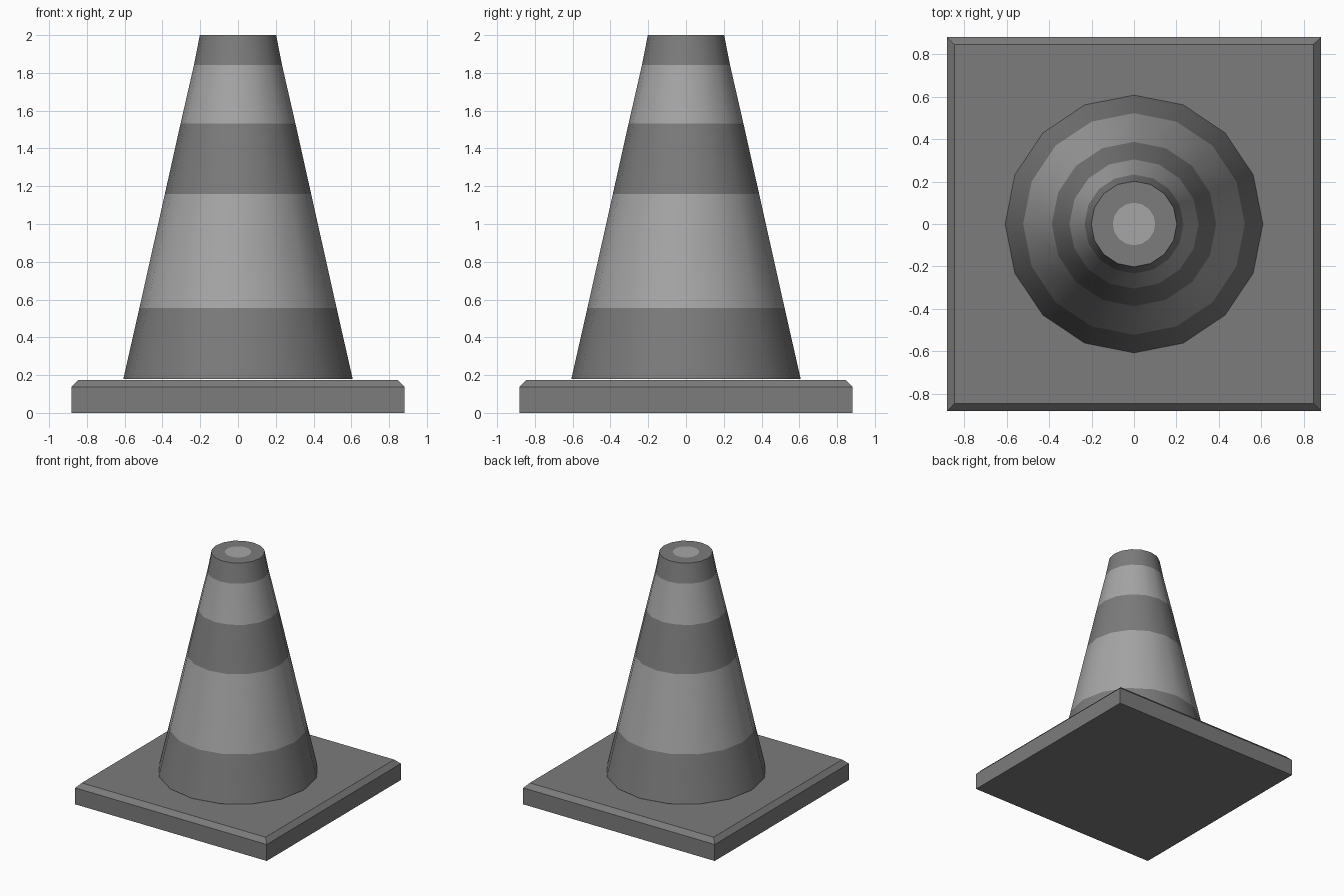
import bpy, bmesh
from math import cos, sin, pi, sqrt

if "Cube" in bpy.data.objects:
    bpy.data.objects.remove(bpy.data.objects["Cube"])


def material(name, grey):
    mat = bpy.data.materials.new(name)
    mat.diffuse_color = (grey, grey, grey, 1)
    mat.use_nodes = True
    mat.node_tree.nodes["Principled BSDF"].inputs["Base Color"].default_value = mat.diffuse_color
    return mat


DARK = material("dark_rubber", 0.2)
LIGHT = material("light_band", 0.38)


def lathe(name, profile, sides, turn=0.0, bands=None, smooth=False):
    """Stack rings of (radius, z); radius 0 makes a closing point."""
    bm = bmesh.new()
    rings = []
    for r, z in profile:
        count = sides if r > 0 else 1
        rings.append([bm.verts.new((r * cos(turn + 2 * pi * i / sides),
                                    r * sin(turn + 2 * pi * i / sides), z))
                      for i in range(count)])
    for k, (low, high) in enumerate(zip(rings, rings[1:])):
        for i in range(sides):
            j = (i + 1) % sides
            if len(high) == 1:
                corners = [low[i], low[j], high[0]]
            else:
                corners = [low[i], low[j], high[j], high[i]]
            face = bm.faces.new(corners)
            face.material_index = bands[k] if bands else 0
    # flat caps on open ends
    if len(rings[0]) > 1:
        bm.faces.new(rings[0][::-1])
    if len(rings[-1]) > 1:
        bm.faces.new(rings[-1])
    mesh = bpy.data.meshes.new(name)
    bm.to_mesh(mesh)
    bm.free()
    mesh.materials.append(DARK)
    mesh.materials.append(LIGHT)
    obj = bpy.data.objects.new(name, mesh)
    bpy.context.collection.objects.link(obj)
    if smooth:
        bpy.ops.object.select_all(action='DESELECT')
        bpy.context.view_layer.objects.active = obj
        obj.select_set(True)
        bpy.ops.object.shade_smooth_by_angle()
    return obj


# square foot with a chamfered top edge
R2 = sqrt(2)
lathe("base_plate", [(0.882 * R2, 0), (0.882 * R2, 0.137), (0.846 * R2, 0.174)],
      4, turn=pi / 4)

# sixteen-sided cone, resting just above the foot, with two light bands
# and a light disc on top
lathe("cone_body",
      [(0.607, 0.18), (0.522, 0.555), (0.387, 1.16), (0.304, 1.532),
       (0.233, 1.842), (0.202, 2.0), (0.1, 2.0), (0, 2.0)],
      16, bands=[0, 1, 0, 1, 0, 0, 1], smooth=True)
